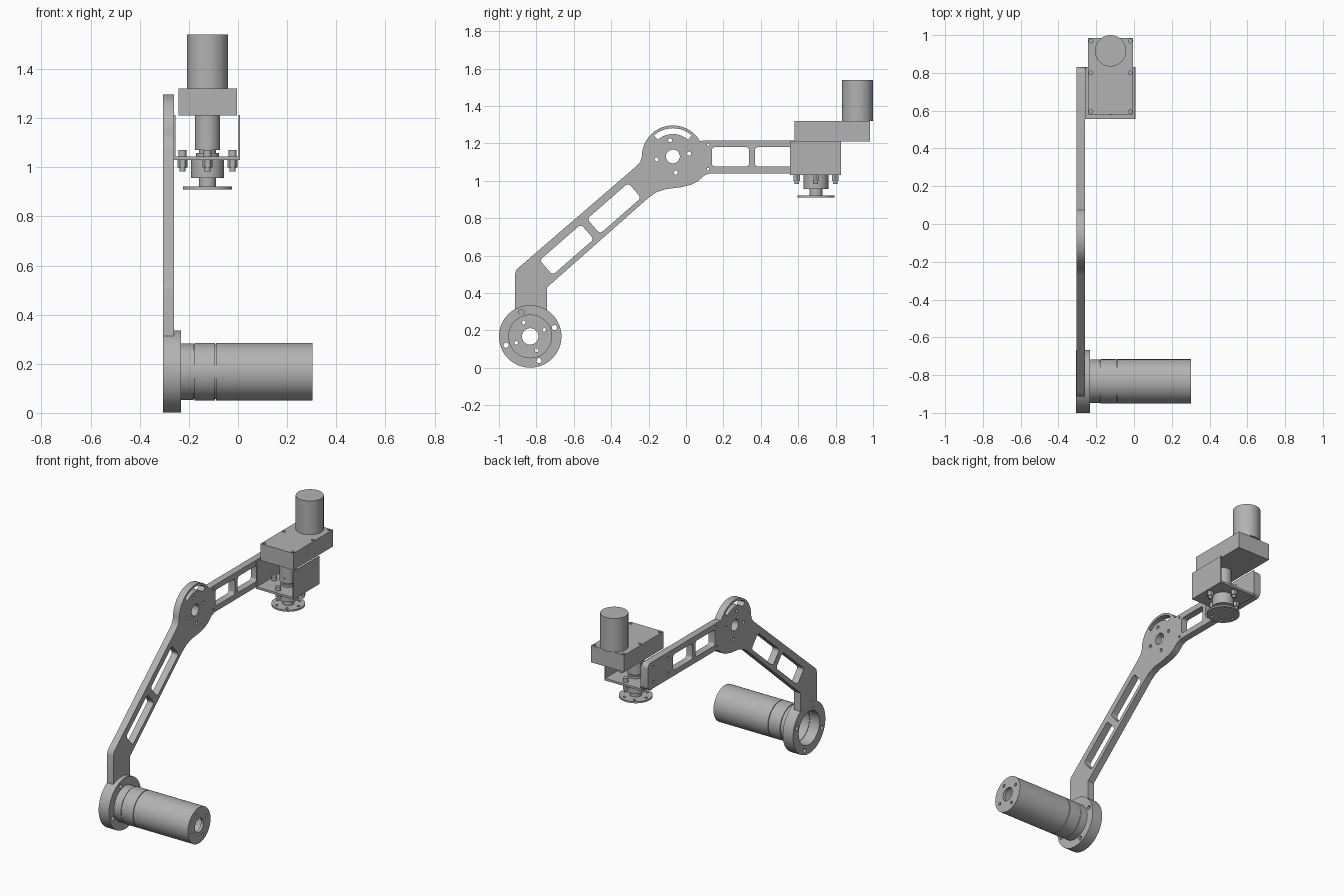
import bpy, bmesh
from math import sin, cos, pi, radians
from mathutils import Matrix, Vector

cube = bpy.data.objects.get("Cube")
if cube:
    bpy.data.objects.remove(cube)

grey = bpy.data.materials.new("machined grey")
grey.use_nodes = True
grey.diffuse_color = (0.45, 0.45, 0.45, 1)
grey.node_tree.nodes["Principled BSDF"].inputs["Base Color"].default_value = (0.45, 0.45, 0.45, 1)
parts = []

# Sketch plane to world: "X" extrudes along x (sketch is y, z); "Z" extrudes along z; "Y" along y (sketch is z, x)
AXES = {"X": Matrix(((0, 0, 1), (1, 0, 0), (0, 1, 0))),
        "Y": Matrix(((0, 1, 0), (0, 0, 1), (1, 0, 0))),
        "Z": Matrix.Identity(3)}


def arc(c, r, a0, a1, n=24):
    angles = [radians(a0 + (a1 - a0) * i / n) for i in range(n + 1)]
    return [(c[0] + r * cos(a), c[1] + r * sin(a)) for a in angles]


def circle(c, r, n=40):
    return arc(c, r, 0, 360 - 360 / n, n - 1)


def ring_of_holes(c, radius, r, count, start):
    return [circle(p, r, 14) for p in arc(c, radius, start, start + 360 - 360 / count, count - 1)]


def rounded_rect(c, w, h, r, angle=0):
    pts = []
    for sx, sy, a in ((1, 1, 0), (-1, 1, 90), (-1, -1, 180), (1, -1, 270)):
        pts += arc((sx * (w / 2 - r), sy * (h / 2 - r)), r, a, a + 90, 5)
    turn = Matrix.Rotation(radians(angle), 2)
    return [tuple(turn @ Vector(p) + Vector(c)) for p in pts]


def plate(name, axis, lo, hi, outline, holes=()):
    """Extrude an outline with holes from lo to hi along an axis."""
    cu = bpy.data.curves.new(name, "CURVE")
    cu.dimensions = "2D"
    cu.fill_mode = "BOTH"
    cu.extrude = (hi - lo) / 2
    for loop in [outline, *holes]:
        sp = cu.splines.new("POLY")
        sp.points.add(len(loop) - 1)
        for p, (u, v) in zip(sp.points, loop):
            p.co = (u, v, 0, 1)
        sp.use_cyclic_u = True
    tmp = bpy.data.objects.new("sketch", cu)
    bpy.context.collection.objects.link(tmp)
    dg = bpy.context.evaluated_depsgraph_get()
    me = bpy.data.meshes.new_from_object(tmp.evaluated_get(dg))
    bpy.data.objects.remove(tmp)
    bpy.data.curves.remove(cu)
    bm = bmesh.new()
    bm.from_mesh(me)
    bmesh.ops.translate(bm, verts=bm.verts, vec=(0, 0, (lo + hi) / 2))
    bmesh.ops.transform(bm, matrix=AXES[axis].to_4x4(), verts=bm.verts)
    bmesh.ops.remove_doubles(bm, verts=bm.verts, dist=1e-5)
    bmesh.ops.recalc_face_normals(bm, faces=bm.faces)
    bm.to_mesh(me)
    bm.free()
    me.name = name
    me.materials.clear()
    me.materials.append(grey)
    ob = bpy.data.objects.new(name, me)
    bpy.context.collection.objects.link(ob)
    parts.append(ob)
    return ob


def rod(name, axis, lo, hi, c, r, n=40):
    return plate(name, axis, lo, hi, circle(c, r, n))


def box(name, x, y, z):
    return plate(name, "Z", z[0], z[1], [(x[0], y[0]), (x[1], y[0]), (x[1], y[1]), (x[0], y[1])])


# Bent arm plate with joint disc, windows and arc slot
joint = (-0.07, 1.13)
outline = [(-0.743, 0.29), (-0.743, 0.43), (-0.2, 0.91), (-0.16, 0.938), (-0.11, 0.955),
           (-0.03, 0.965), (0.03, 0.98), (0.064, 0.998), (0.098, 1.028), (0.128, 1.04)]
outline += arc((0.8, 1.07), 0.03, -90, 0, 6) + arc((0.8, 1.186), 0.03, 0, 90, 6)
outline += [(0.11, 1.216)] + arc(joint, 0.166, 30, 180, 36)
outline += [(-0.245, 1.1), (-0.267, 1.077), (-0.89, 0.54), (-0.908, 0.522), (-0.914, 0.5), (-0.914, 0.29)]
slot = arc(joint, 0.151, 48, 132) + arc(joint, 0.12, 132, 48)
tilt = 41.1
strut = Vector((-0.511, 0.742))
along = Vector((cos(radians(tilt)), sin(radians(tilt))))
holes = [slot, circle(joint, 0.037)] + ring_of_holes(joint, 0.088, 0.011, 4, 10)
for s in (-1, 1):
    holes.append(rounded_rect(strut + along * s * 0.168, 0.292, 0.105, 0.018, tilt))
    holes.append(rounded_rect((0.353 + s * 0.115, 1.128), 0.2, 0.104, 0.018))
    holes.append(circle((0.118, 1.128 + s * 0.066), 0.007, 12))
    holes += [circle((y, 1.128 + s * 0.05), 0.01, 12) for y in (0.62, 0.77)]
plate("arm_plate", "X", -0.305, -0.26, outline, holes)

# Base flange and hollow drive housing
base = (-0.833, 0.168)
plate("base_flange", "X", -0.306, -0.232, circle(base, 0.167, 64),
      [circle(base, 0.108, 48)] + ring_of_holes(base, 0.138, 0.014, 4, 20))
bore = [circle(base, 0.104, 48)]
for i, (lo, hi, r) in enumerate(((-0.235, -0.181, 0.115), (-0.181, -0.177, 0.111), (-0.177, -0.093, 0.117),
                                 (-0.093, -0.089, 0.111), (-0.089, 0.285, 0.117))):
    plate(f"drive_housing_{i}", "X", lo, hi, circle(base, r, 56), bore)
plate("drive_end_cap", "X", 0.285, 0.303, circle(base, 0.117, 56),
      [circle(base, 0.044)] + ring_of_holes(base, 0.082, 0.01, 4, 25))

# Sheet metal U bracket
spin = (-0.124, 0.695)
box("bracket_inner_wall", (-0.26, -0.254), (0.557, 0.83), (1.03, 1.212))
box("bracket_outer_wall", (0.003, 0.009), (0.557, 0.83), (1.03, 1.212))
box("bracket_floor", (-0.26, 0.009), (0.557, 0.83), (1.03, 1.044))

# Gearbox with drilled lid and upright motor
corners = [(-0.243, 0.58), (-0.005, 0.58), (-0.005, 0.985), (-0.243, 0.985)]
lid_holes = [circle((x, y), 0.01, 14) for x in (-0.228, -0.02) for y in (0.596, 0.8, 0.969)]
plate("gearbox", "Z", 1.21, 1.305, corners)
plate("gearbox_lid", "Z", 1.305, 1.32, corners, lid_holes)
rod("wrist_motor", "Z", 1.32, 1.54, (-0.124, 0.917), 0.083, 56)

# Output shaft, coupling, bearing and tool disc
for name, lo, hi, r in (("coupling", 1.07, 1.21, 0.051), ("output_shaft", 0.92, 1.075, 0.035),
                        ("bearing_collar", 1.044, 1.058, 0.046), ("bearing_housing", 0.957, 1.03, 0.067)):
    rod(name, "Z", lo, hi, spin, r)
plate("tool_disc", "Z", 0.91, 0.921, circle(spin, 0.1, 56), ring_of_holes(spin, 0.075, 0.009, 6, 0))
rod("coupling_screw", "Y", 0.642, 0.66, (1.1, spin[0]), 0.011, 16)

# Bearing bolts in a cross
for i, p in enumerate(arc(spin, 0.102, 0, 270, 3)):
    rod(f"bolt_head_{i}", "Z", 1.044, 1.07, p, 0.016, 20)
    rod(f"bolt_nut_{i}", "Z", 1.0, 1.03, p, 0.02, 6)
    rod(f"bolt_tip_{i}", "Z", 0.983, 1.0, p, 0.012, 16)

# Smooth round walls, keep edges sharp
bpy.ops.object.select_all(action="DESELECT")
for ob in parts:
    ob.select_set(True)
bpy.context.view_layer.objects.active = parts[0]
bpy.ops.object.shade_smooth_by_angle(angle=radians(30))
